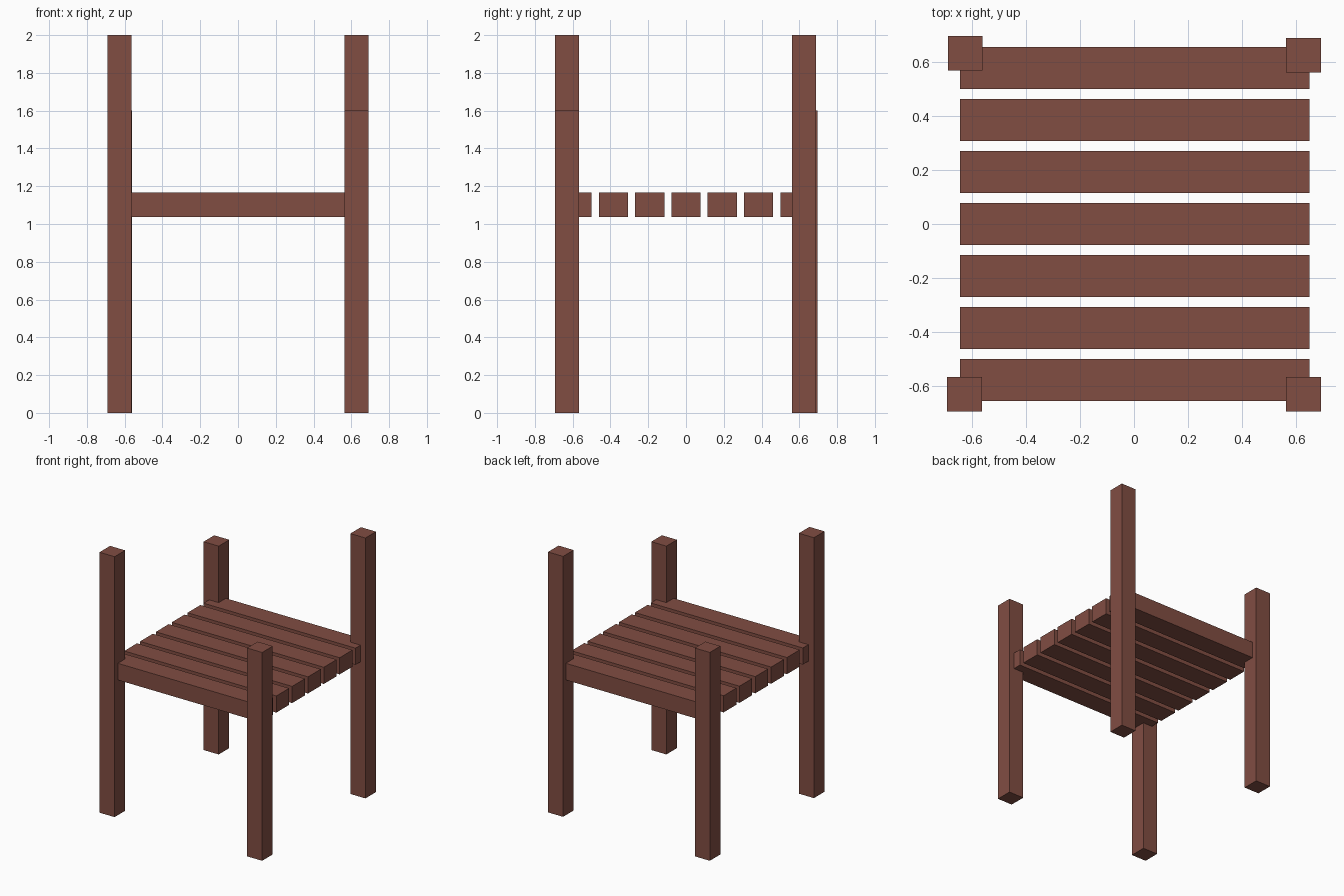
import bpy

if "Cube" in bpy.data.objects:
    bpy.data.objects.remove(bpy.data.objects["Cube"])

wood = bpy.data.materials.new("reddish_wood")
wood.diffuse_color = (0.22, 0.075, 0.055, 1)
wood.use_nodes = True
wood.node_tree.nodes["Principled BSDF"].inputs["Base Color"].default_value = wood.diffuse_color


def box(name, center, size):
    bpy.ops.mesh.primitive_cube_add(size=1, location=center)
    ob = bpy.context.object
    ob.name = name
    ob.scale = size
    bpy.ops.object.transform_apply(location=False, rotation=False, scale=True)
    ob.data.materials.append(wood)


# Four corner posts: tall and short ones on opposite diagonals
POST = 0.128
posts = {
    "front_left_post": (-0.627, -0.630, 2.0),
    "front_right_post": (0.627, -0.630, 1.6),
    "back_left_post": (-0.625, 0.631, 1.6),
    "back_right_post": (0.627, 0.624, 2.0),
}
for name, (x, y, h) in posts.items():
    box(name, (x, y, h / 2), (POST, POST, h))

# Seven slats running side to side
for i in range(7):
    box(f"slat_{i + 1}", (0.003, (i - 3) * 0.1922, 1.102), (1.292, 0.155, 0.128))
